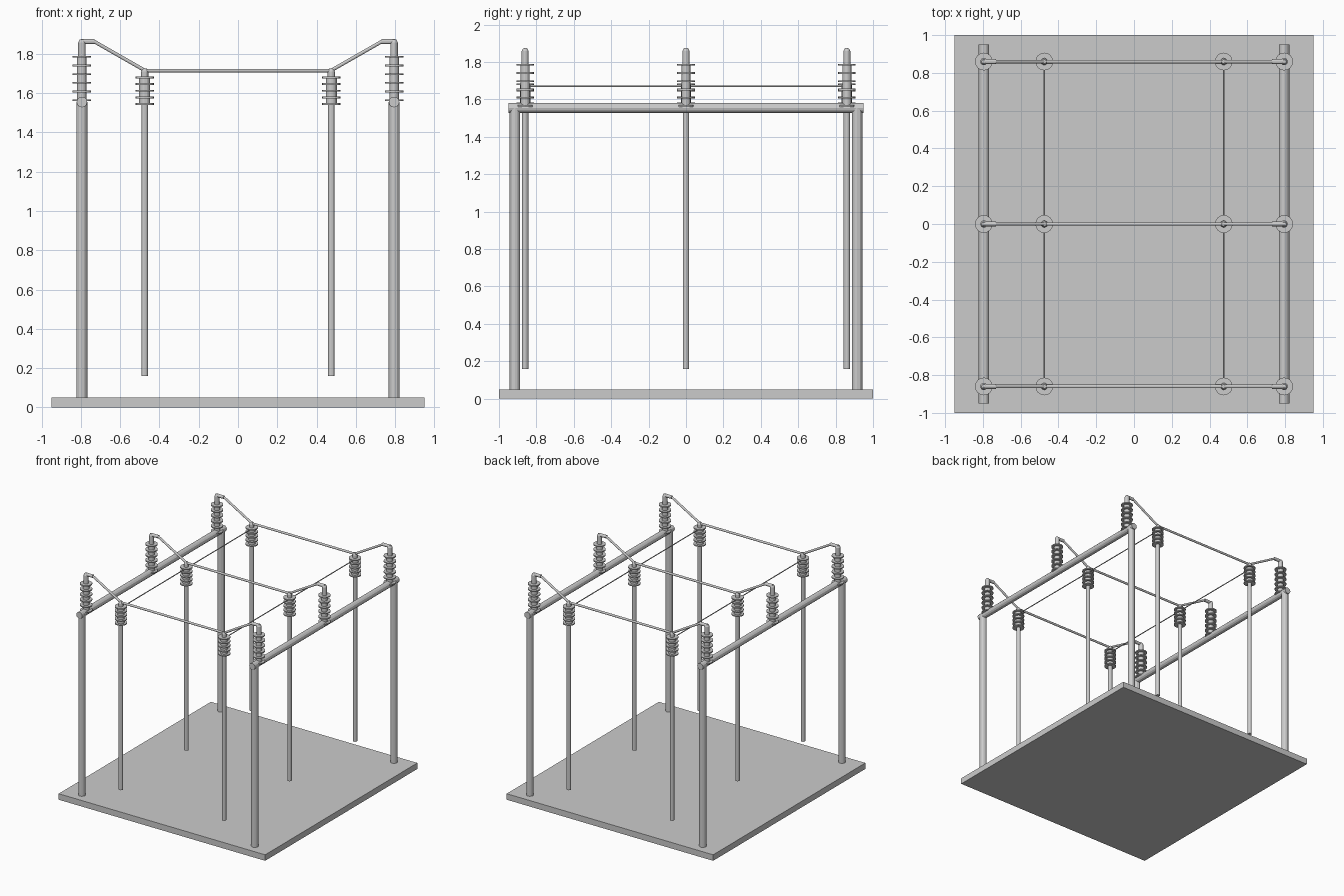
import bpy, bmesh, math
from mathutils import Vector

if "Cube" in bpy.data.objects:
    bpy.data.objects.remove(bpy.data.objects["Cube"])


def finish(name, bm):
    mesh = bpy.data.meshes.new(name)
    bmesh.ops.recalc_face_normals(bm, faces=bm.faces)
    bm.to_mesh(mesh)
    bm.free()
    ob = bpy.data.objects.new(name, mesh)
    bpy.context.collection.objects.link(ob)
    return ob


def rod(name, a, b, r, sides=12):
    a, b = Vector(a), Vector(b)
    bm = bmesh.new()
    bmesh.ops.create_cone(bm, cap_ends=True, segments=sides, radius1=r, radius2=r, depth=(b - a).length)
    ob = finish(name, bm)
    ob.location = (a + b) / 2
    ob.rotation_euler = (b - a).to_track_quat('Z', 'Y').to_euler()
    return ob


def lathe(name, profile, x, y, sides=16):
    bm = bmesh.new()
    rings = []
    for r, z in profile:
        rings.append([bm.verts.new((r * math.cos(2 * math.pi * i / sides),
                                    r * math.sin(2 * math.pi * i / sides), z)) for i in range(sides)])
    for p, q in zip(rings, rings[1:]):
        for i in range(sides):
            j = (i + 1) % sides
            bm.faces.new((p[i], p[j], q[j], q[i]))
    bm.faces.new(rings[0][::-1])
    bm.faces.new(rings[-1])
    ob = finish(name, bm)
    ob.location = (x, y, 0)
    return ob


def insulator(name, x, y, bottom, top, discs, core, disc, neck, neck_top):
    # stacked sheds on a core, with a thinner neck above
    t = 0.009
    pitch = (top - bottom - t) / (discs - 1)
    prof = []
    for k in range(discs):
        z = bottom + k * pitch
        prof += [(core, z), (disc, z), (disc, z + t), (core, z + t)]
    prof += [(neck, top), (neck, neck_top - 0.015), (neck * 0.6, neck_top)]
    lathe(name, prof, x, y)


# base slab
bm = bmesh.new()
bmesh.ops.create_cube(bm, size=1)
bmesh.ops.scale(bm, vec=(1.9, 2, 0.05), verts=bm.verts)
bmesh.ops.translate(bm, vec=(0, 0, 0.025), verts=bm.verts)
finish("base_slab", bm)

for s in (-1, 1):
    # portal frame: two posts and a crossbeam
    for y in (-0.915, 0.915):
        rod("frame_post", (s * 0.795, y, 0.05), (s * 0.795, y, 1.555), 0.028)
    rod("crossbeam", (s * 0.795, -0.95, 1.555), (s * 0.795, 0.95, 1.555), 0.027)
    # thin tie wire between the inner insulators
    rod("tie_wire", (s * 0.475, -0.86, 1.67), (s * 0.475, 0.86, 1.67), 0.004, 8)

    for y in (-0.86, 0, 0.86):
        # inner pole with insulator on top
        rod("inner_pole", (s * 0.475, y, 0.16), (s * 0.475, y, 1.56), 0.017)
        insulator("inner_insulator", s * 0.475, y, 1.54, 1.685, 5, 0.028, 0.047, 0.018, 1.725)
        # beam insulator
        insulator("beam_insulator", s * 0.795, y, 1.56, 1.79, 6, 0.024, 0.047, 0.019, 1.873)
        # terminal clamp and sloping conductor
        rod("terminal", (s * 0.80, y, 1.863), (s * 0.73, y, 1.863), 0.013)
        rod("sloping_conductor", (s * 0.735, y, 1.865), (s * 0.473, y, 1.715), 0.009)

# straight conductors across the span
for y in (-0.86, 0, 0.86):
    rod("span_conductor", (-0.477, y, 1.715), (0.477, y, 1.715), 0.009)
